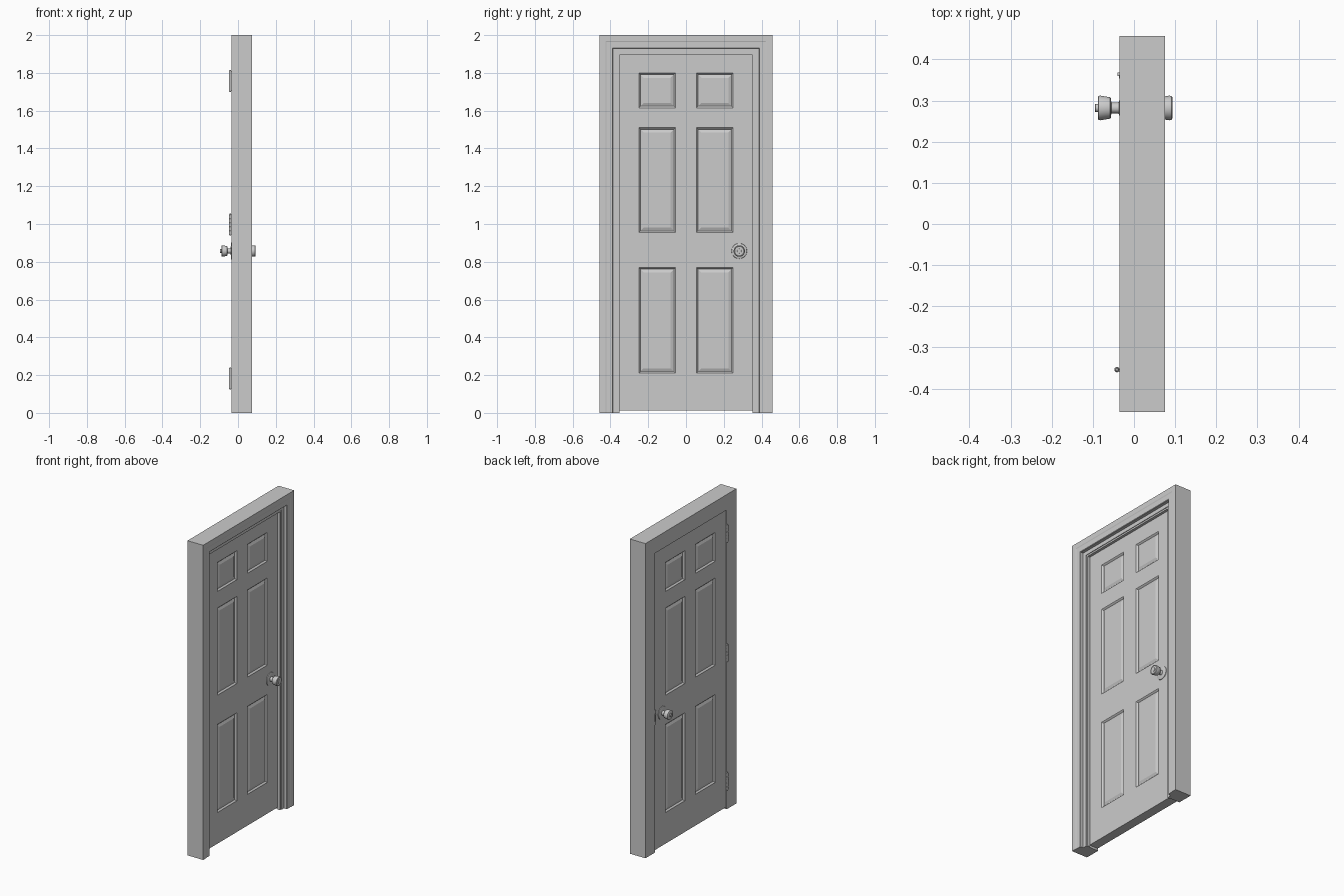
import bpy, bmesh, math
from mathutils import Matrix, Vector

if "Cube" in bpy.data.objects:
    bpy.data.objects.remove(bpy.data.objects["Cube"])

W, H = 0.457, 2.0            # half width and height of the frame
DX0, DX1 = -0.030, 0.030     # door faces


def make(name, bm, smooth=False):
    bmesh.ops.recalc_face_normals(bm, faces=bm.faces[:])
    me = bpy.data.meshes.new(name)
    bm.to_mesh(me)
    bm.free()
    ob = bpy.data.objects.new(name, me)
    bpy.context.collection.objects.link(ob)
    if smooth:
        bpy.ops.object.select_all(action='DESELECT')
        ob.select_set(True)
        bpy.context.view_layer.objects.active = ob
        bpy.ops.object.shade_smooth_by_angle(angle=math.radians(35))
    return ob


def box(name, lo, hi):
    bm = bmesh.new()
    lo, hi = Vector(lo), Vector(hi)
    size = hi - lo
    bmesh.ops.create_cube(bm, size=1, matrix=Matrix.Translation((lo + hi) / 2) @ Matrix.Diagonal((*size, 1)))
    return make(name, bm)


def lathe(name, profile, origin, axis, segs=32):
    """Revolve (radius, distance) points round 'axis' starting at origin."""
    bm = bmesh.new()
    rot = Vector((0, 0, 1)).rotation_difference(Vector(axis)).to_matrix().to_4x4()
    m = Matrix.Translation(origin) @ rot
    rings = []
    for r, t in profile:
        rings.append([bm.verts.new(m @ Vector((r * math.cos(a), r * math.sin(a), t)))
                      for a in (2 * math.pi * i / segs for i in range(segs))])
    for a, b in zip(rings, rings[1:]):
        for i in range(segs):
            j = (i + 1) % segs
            bm.faces.new((a[i], a[j], b[j], b[i]))
    bm.faces.new(rings[0])
    bm.faces.new(rings[-1])
    return make(name, bm, True)


# Door frame: stepped section (inset, x) mitred round three sides
section = [(0, -0.035), (0, 0.075), (0.03, 0.075), (0.036, 0.073), (0.067, 0.073),
           (0.070, 0.070), (0.070, 0.052), (0.094, 0.052), (0.094, 0.048),
           (0.104, 0.048), (0.104, DX1 + 0.001), (0.098, DX1 + 0.001), (0.098, -0.035)]
bm = bmesh.new()
stations = []
for sy, top in ((-1, 0), (-1, 1), (1, 1), (1, 0)):
    stations.append([bm.verts.new((x, sy * (W - d), (H - d) if top else 0)) for d, x in section])
for a, b in zip(stations, stations[1:]):
    for i in range(len(section)):
        j = (i + 1) % len(section)
        bm.faces.new((a[i], a[j], b[j], b[i]))
bm.faces.new(stations[0])
bm.faces.new(stations[-1])
make("door_frame", bm)

# Door leaf: grid of rails and stiles, panels inset on both faces
ys = [-0.357, -0.25, -0.055, 0.055, 0.25, 0.357]
zs = [0.012, 0.21, 0.77, 0.955, 1.51, 1.615, 1.80, 1.90]
bm = bmesh.new()
grid = [[bm.verts.new((DX0, y, z)) for z in zs] for y in ys]
for i in range(len(ys) - 1):
    for j in range(len(zs) - 1):
        bm.faces.new((grid[i][j], grid[i + 1][j], grid[i + 1][j + 1], grid[i][j + 1]))
ext = bmesh.ops.extrude_face_region(bm, geom=bm.faces[:], use_keep_orig=True)
bmesh.ops.translate(bm, vec=(DX1 - DX0, 0, 0),
                    verts=[v for v in ext["geom"] if isinstance(v, bmesh.types.BMVert)])
bmesh.ops.recalc_face_normals(bm, faces=bm.faces[:])
bm.normal_update()


def is_panel(f):
    c = f.calc_center_median()
    in_z = any(a < c.z < b for a, b in ((0.21, 0.77), (0.955, 1.51), (1.615, 1.80)))
    return abs(f.normal.x) > 0.9 and 0.055 < abs(c.y) < 0.25 and in_z


panels = [f for f in bm.faces if is_panel(f)]
for inset, depth in ((0.005, -0.003), (0.007, -0.006), (0.004, 0), (0.021, 0.006)):
    bmesh.ops.inset_individual(bm, faces=panels, thickness=inset, depth=depth)
make("door_leaf", bm)

# Knobs with rosettes, the inner one with a turn button
KY, KZ = 0.282, 0.857
knob = [(0.041, 0), (0.040, 0.003), (0.034, 0.005), (0.015, 0.006), (0.013, 0.010),
        (0.013, 0.025), (0.024, 0.026), (0.026, 0.028), (0.030, 0.052), (0.029, 0.056), (0.026, 0.058)]
lathe("inner_knob", knob + [(0.010, 0.058), (0.010, 0.064), (0.009, 0.065)], (DX0, KY, KZ), (-1, 0, 0))
lathe("outer_knob", [(r, t * 0.063 / 0.058) for r, t in knob] + [(0.024, 0.061), (0.012, 0.061), (0.011, 0.063)],
      (DX1, KY, KZ), (1, 0, 0))

# Strike plate with its lip
box("strike_plate", (-0.037, 0.354, 0.812), (-0.030, 0.362, 0.902))
box("strike_lip", (-0.040, 0.360, 0.835), (-0.034, 0.368, 0.880))

# Hinges: five knuckles on a pin, plus leaves in the gap
for n, z0 in enumerate((0.125, 0.94, 1.70)):
    prof = [(0.004, 0), (0.005, 0.003)]
    for k in range(5):
        a = 0.004 + k * 0.0212
        prof += [(0.005, a), (0.0065, a + 0.0005), (0.0065, a + 0.0200), (0.005, a + 0.0207)]
    prof += [(0.005, 0.111), (0.003, 0.115)]
    lathe(f"hinge_knuckles_{n + 1}", prof, (-0.0415, -0.354, z0), (0, 0, 1), 16)
    box(f"hinge_leaf_{n + 1}", (-0.041, -0.3595, z0 + 0.004), (-0.005, -0.3565, z0 + 0.110))
